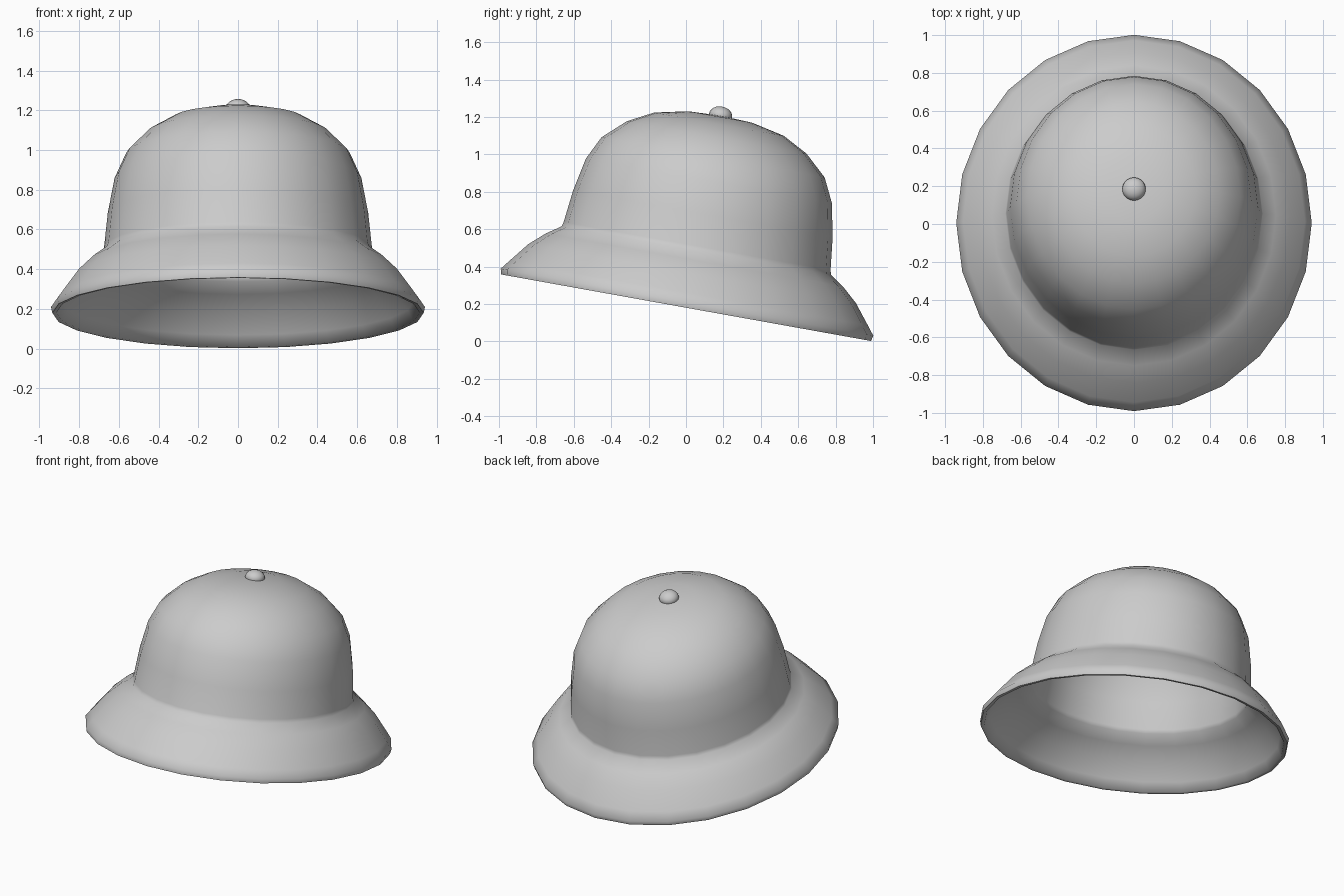
import bpy, bmesh
from math import sin, cos, pi, radians

if "Cube" in bpy.data.objects:
    bpy.data.objects.remove(bpy.data.objects["Cube"])

TILT = radians(-10.2)
BASE_Z = 0.18
SIDES = 24
NARROW = 0.93   # width compared with length


def lathe(name, profile):
    """Revolve (radius, height) pairs into an oval shell, closing at r = 0."""
    bm = bmesh.new()
    rings = []
    for r, h in profile:
        if r == 0:
            rings.append([bm.verts.new((0, 0, h))] * SIDES)
        else:
            rings.append([bm.verts.new((r * NARROW * cos(2 * pi * i / SIDES),
                                        r * sin(2 * pi * i / SIDES), h))
                          for i in range(SIDES)])
    for a, b in zip(rings, rings[1:]):
        for i in range(SIDES):
            j = (i + 1) % SIDES
            corners = list(dict.fromkeys((a[i], a[j], b[j], b[i])))
            if len(corners) > 2:
                bm.faces.new(corners)
    bmesh.ops.recalc_face_normals(bm, faces=bm.faces)
    mesh = bpy.data.meshes.new(name)
    bm.to_mesh(mesh)
    bm.free()
    ob = bpy.data.objects.new(name, mesh)
    bpy.context.collection.objects.link(ob)
    return ob


def smooth(ob, angle):
    bpy.ops.object.select_all(action='DESELECT')
    ob.select_set(True)
    bpy.context.view_layer.objects.active = ob
    bpy.ops.object.shade_smooth_by_angle(angle=radians(angle))


# helmet shell: inner lining from apex down, rim lip, outer brim and crown
outer = [(1.012, 0.03), (0.973, 0.08), (0.89, 0.185), (0.808, 0.258),
         (0.732, 0.31), (0.725, 0.335), (0.705, 0.51), (0.668, 0.69),
         (0.606, 0.817), (0.488, 0.925), (0.352, 0.997), (0.173, 1.036),
         (0, 1.043)]
inner = [(max(r - 0.022, 0), h - 0.022) for r, h in outer[1:]]
helmet = lathe("helmet_shell", inner[::-1] + [(0.982, 0.002), (1.005, 0.0)] + outer)
helmet.location.z = BASE_Z
helmet.rotation_euler.x = TILT
smooth(helmet, 60)

# button on top of the crown
h = 1.046
bpy.ops.mesh.primitive_uv_sphere_add(
    segments=20, ring_count=12, radius=0.062,
    location=(0, -sin(TILT) * h, BASE_Z + cos(TILT) * h), rotation=(TILT, 0, 0))
button = bpy.context.object
button.name = "top_button"
button.scale.z = 0.75
smooth(button, 60)
